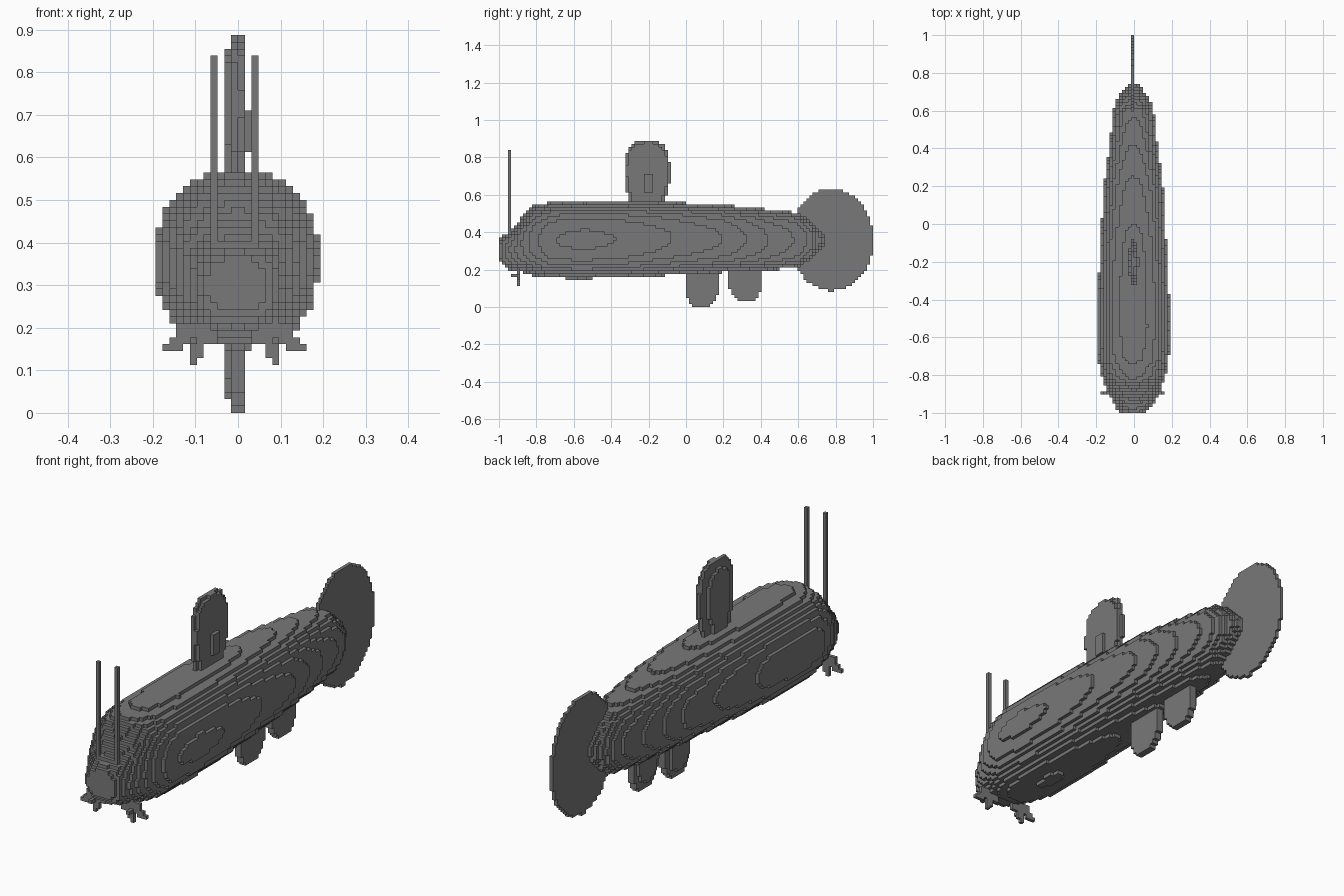
import bpy
from math import floor, ceil

cube = bpy.data.objects.get("Cube")
if cube:
    bpy.data.objects.remove(cube)

V = 2 / 124          # edge of one block
MID = -V / 2         # centre plane of the fins and masts

grey = bpy.data.materials.new("mid_grey")
grey.use_nodes = True
grey.diffuse_color = (0.19, 0.19, 0.19, 1)
grey.node_tree.nodes["Principled BSDF"].inputs["Base Color"].default_value = (0.19, 0.19, 0.19, 1)

# The three axes with the corners of the face that looks along each
SIDES = []
for axis in range(3):
    u, v = (axis + 1) % 3, (axis + 2) % 3
    for sign in (0, 1):
        ring = []
        for a, b in ((0, 0), (1, 0), (1, 1), (0, 1)):
            corner = [0, 0, 0]
            corner[axis], corner[u], corner[v] = sign, a, b
            ring.append(tuple(corner))
        step = [0, 0, 0]
        step[axis] = 2 * sign - 1
        SIDES.append((tuple(step), ring if sign else ring[::-1]))


def block_part(name, low, high, inside):
    """Fill a box with blocks wherever inside(x, y, z) holds and keep the outer faces."""
    spans = [range(floor(a / V), ceil(b / V)) for a, b in zip(low, high)]
    cells = {(i, j, k) for i in spans[0] for j in spans[1] for k in spans[2]
             if inside((i + .5) * V, (j + .5) * V, (k + .5) * V)}
    index, faces = {}, []
    for cell in sorted(cells):
        for step, ring in SIDES:
            if tuple(c + s for c, s in zip(cell, step)) in cells:
                continue
            faces.append([index.setdefault(tuple(c + r for c, r in zip(cell, p)), len(index))
                          for p in ring])
    mesh = bpy.data.meshes.new(name)
    mesh.from_pydata([tuple(c * V for c in p) for p in index], [], faces)
    mesh.materials.append(grey)
    obj = bpy.data.objects.new(name, mesh)
    bpy.context.collection.objects.link(obj)
    return obj


def oval(p, q, cp, cq, rp, rq, power=2):
    return abs((p - cp) / rp) ** power + abs((q - cq) / rq) ** power <= 1


# Hull stations: y, half width, bottom, top
STATIONS = [
    (-1.0, .065, .25, .36), (-.97, .095, .21, .385), (-.93, .115, .197, .41),
    (-.88, .14, .187, .475), (-.82, .165, .167, .54), (-.72, .188, .154, .56),
    (-.55, .192, .152, .566), (-.35, .188, .157, .566), (-.1, .174, .17, .562),
    (.2, .156, .186, .545), (.45, .122, .197, .522), (.6, .105, .213, .503),
    (.66, .088, .25, .46), (.7, .06, .29, .42), (.74, .025, .33, .385)]


def in_hull(x, y, z):
    for a, b in zip(STATIONS, STATIONS[1:]):
        if a[0] <= y <= b[0]:
            t = (y - a[0]) / (b[0] - a[0])
            w, lo, hi = (p + (q - p) * t for p, q in zip(a[1:], b[1:]))
            return oval(x, z, -.003, (lo + hi) / 2, w, (hi - lo) / 2, 2.4)
    return False


block_part("hull", (-.22, -1, .1), (.22, .76, .6), in_hull)

# Round tail fin, one block thick
block_part("tail_fin", (-V, .54, .05), (0, 1, .65),
           lambda x, y, z: oval(y, z, .78, .36, .222, .272))


# Upright fin on the back: a full core with a smaller left-out layer
def in_top_fin(x, y, z):
    inset = .045 if x < -V else .012 if x > 0 else 0
    if z > .58 and oval(y, z, -.207, .72, .12 - inset, .172 - inset, 2.8):
        return True
    return z < .62 and abs(y + .212) < .094 - inset


block_part("top_fin", (-2 * V, -.35, .5), (V, -.05, .9), in_top_fin)
block_part("top_fin_boss", (V, -.226, .613), (2 * V, -.177, .71),
           lambda x, y, z: .62 < z < .71 and abs(y + .2) < .025)


# Two rounded keel fins under the rear half
def keel_fin(name, y0, base):
    def inside(x, y, z):
        inset = .04 if x < -V else 0
        return oval(y, z, y0, base + .14, .088 - inset / 2, .142 - inset, 3)
    block_part(name, (-2 * V, y0 - .1, base), (V, y0 + .1, .26), inside)


keel_fin("front_keel_fin", .085, 0)
keel_fin("rear_keel_fin", .317, .034)


# Masts and jointed claws, mirrored about the centre plane
def boxes(name, sizes):
    def inside(x, y, z):
        return any(a < x < b and c < y < d and e < z < f for a, b, c, d, e, f in sizes)
    low = [min(s[i] for s in sizes) for i in (0, 2, 4)]
    high = [max(s[i] for s in sizes) for i in (1, 3, 5)]
    block_part(name, low, high, inside)


def mirrored(name, sizes):
    for side, sign in (("right", -1), ("left", 1)):
        placed = [(*sorted((MID + sign * a * V, MID + sign * b * V)),
                   c * V, d * V, e * V, f * V) for a, b, c, d, e, f in sizes]
        boxes(side + "_" + name, placed)


mirrored("mast", [(2.5, 3.5, -59, -58, 20, 52)])
mirrored("claw", [
    (2.5, 8.5, -56, -55, 10, 13),     # arm
    (7.5, 9.5, -56, -55, 9, 11),      # outer finger
    (8.5, 10.5, -56, -55, 9, 10),     # outer finger tip
    (4.5, 6.5, -56, -55, 8, 10),      # lower finger
    (5.5, 6.5, -56, -55, 7, 8),       # lower finger tip
    (5.5, 6.5, -58, -56, 10, 11)])    # front finger
